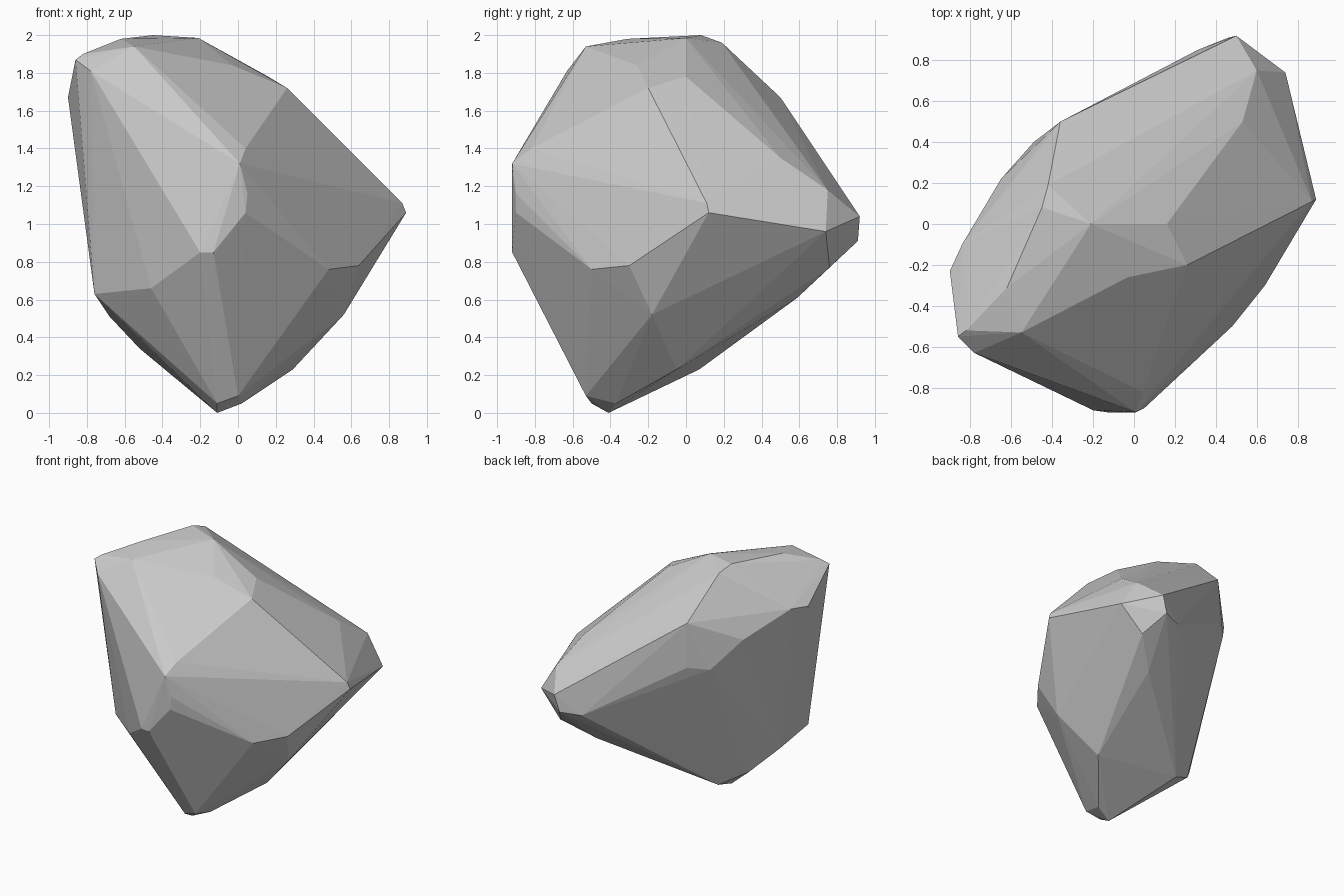
import bpy, bmesh

# Corner points of the faceted boulder, grouped by region
crown = [(-.55, -.53, 1.94), (-.21, 0, 1.985), (-.45, .08, 2), (-.42, .19, 1.96),
         (-.62, -.31, 1.98), (-.82, -.52, 1.9), (-.86, -.55, 1.87), (-.78, -.63, 1.81),
         (.26, -.2, 1.72), (-.03, -.26, 1.84), (.16, 0, 1.78), (.32, .1, 1.6)]
front_side = [(.01, -.92, 1.32), (.04, -.82, 1.4), (.05, -.9, 1.16), (.04, -.9, 1.06),
              (-.2, -.91, .85), (-.13, -.92, .85), (-.46, -.69, .66), (-.4, -.61, .52)]
right_side = [(.48, -.5, .76), (.64, -.3, .78), (.56, -.18, .52),
              (.89, .12, 1.06), (.87, .11, 1.11), (.74, .74, .96)]
back_side = [(.5, .92, 1.04), (.46, .91, .91), (.56, .76, .77), (.36, .59, .61),
             (.6, .75, 1.18), (.53, .5, 1.35), (.31, .85, .9), (-.36, .5, 1.67),
             (-.36, .5, 1.32), (-.49, .4, 1.3)]
left_side = [(-.65, .22, 1.51), (-.84, -.1, 1.68), (-.9, -.23, 1.67), (-.76, -.43, .63)]
base = [(-.11, -.41, 0), (.02, -.37, .05), (0, -.53, .09), (-.11, -.5, .05), (.29, -.05, .23),
        (-.33, .07, .23), (-.52, -.03, .34), (-.68, -.2, .51)]

# Wrap the corners in a flat-faced convex shell
bm = bmesh.new()
for p in crown + front_side + right_side + back_side + left_side + base:
    bm.verts.new(p)
hull = bmesh.ops.convex_hull(bm, input=bm.verts)
loose = {g for g in hull["geom_interior"] + hull["geom_unused"]
         if isinstance(g, bmesh.types.BMVert)}
bmesh.ops.delete(bm, geom=list(loose), context='VERTS')
bmesh.ops.recalc_face_normals(bm, faces=bm.faces)

mesh = bpy.data.meshes.new("boulder")
bm.to_mesh(mesh)
bm.free()
bpy.context.collection.objects.link(bpy.data.objects.new("boulder", mesh))
